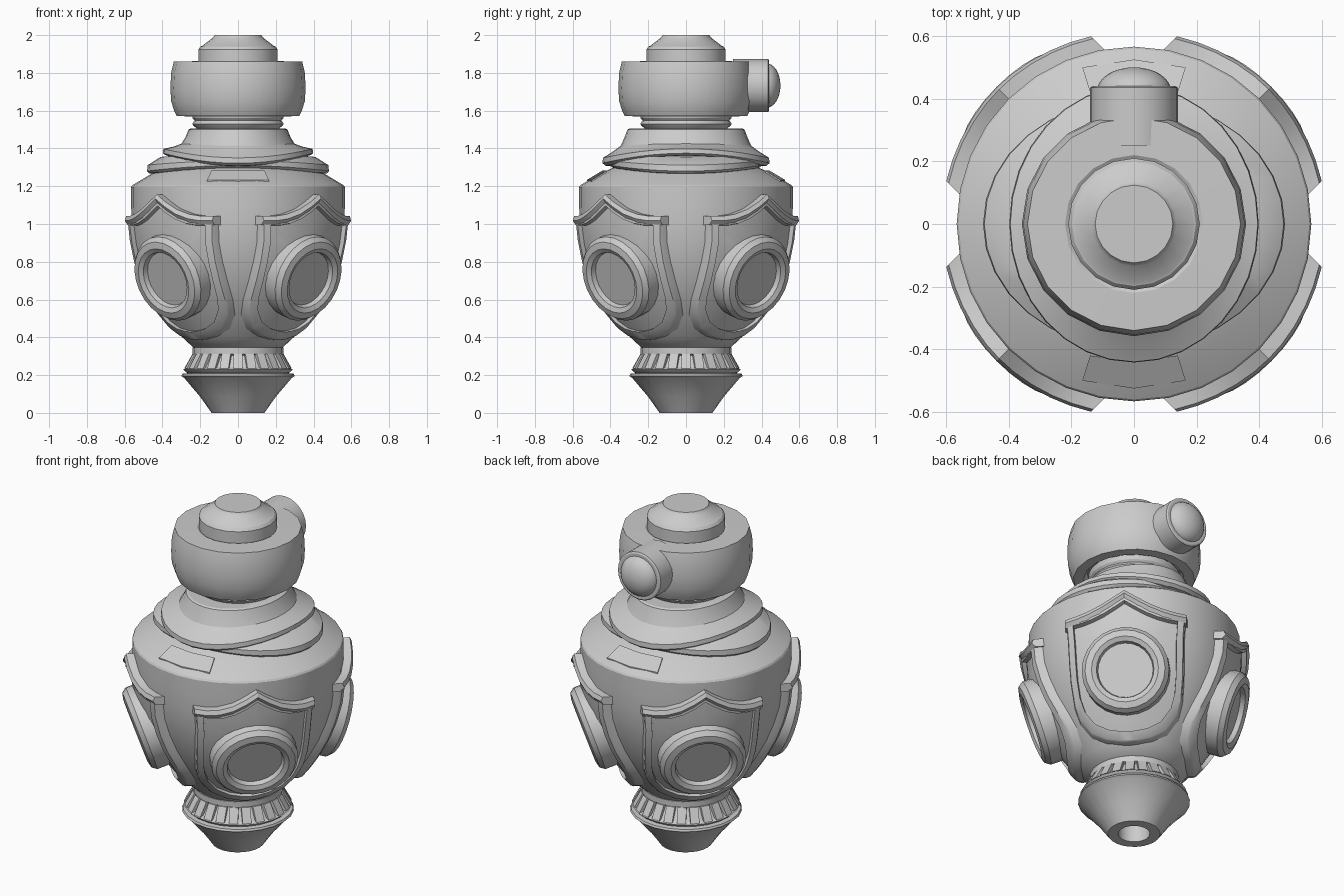
import bpy, bmesh
from math import sin, cos, pi, radians, sqrt
from mathutils import Vector, Matrix

if "Cube" in bpy.data.objects:
    bpy.data.objects.remove(bpy.data.objects["Cube"])


def loft(name, rings, closed=True, caps=True, matrix=None, angle=28):
    """Skin a list of equal-length point rings into one mesh object."""
    bm = bmesh.new()
    vs = [[bm.verts.new(p) for p in ring] for ring in rings]
    n = len(rings[0])
    for a, b in zip(vs, vs[1:]):
        for i in range(n if closed else n - 1):
            j = (i + 1) % n
            bm.faces.new((a[i], a[j], b[j], b[i]))
    if caps:
        bm.faces.new(vs[0])
        bm.faces.new(vs[-1])
    bmesh.ops.remove_doubles(bm, verts=bm.verts, dist=0.0002)
    bmesh.ops.recalc_face_normals(bm, faces=bm.faces)
    if matrix:
        bm.transform(matrix)
    mesh = bpy.data.meshes.new(name)
    bm.to_mesh(mesh)
    bm.free()
    ob = bpy.data.objects.new(name, mesh)
    bpy.context.collection.objects.link(ob)
    bpy.ops.object.select_all(action='DESELECT')
    bpy.context.view_layer.objects.active = ob
    ob.select_set(True)
    bpy.ops.object.shade_smooth_by_angle(angle=radians(angle))
    return ob


def lathe(name, profile, n=24, matrix=None):
    rings = [[(r * cos(2 * pi * i / n), r * sin(2 * pi * i / n), z) for i in range(n)]
             for r, z in profile]
    return loft(name, rings, matrix=matrix)


def saddle(name, rows, n=32):
    """Draped collar: each row is (rx, ry, z on the x axis, z on the y axis)."""
    rings = []
    for rx, ry, zx, zy in rows:
        ring = []
        for i in range(n):
            a = 2 * pi * i / n
            c = cos(a) ** 2
            ring.append((rx * cos(a), ry * sin(a), zx * c + zy * (1 - c)))
        rings.append(ring)
    return loft(name, rings)


def facing(a, tilt, s, z):
    d = Vector((cos(a) * cos(tilt), sin(a) * cos(tilt), -sin(tilt)))
    return Matrix.Translation((s * cos(a), s * sin(a), z)) @ d.to_track_quat('Z', 'Y').to_matrix().to_4x4()


# Flared foot with recessed underside
lathe("foot", [(.085, .1), (.085, 0), (.14, 0), (.2, .085), (.285, .185), (.3, .195),
               (.295, .207), (.25, .212)])

# Ribbed band above the foot
lathe("band", [(.25, .2), (.275, .215), (.29, .23), (.268, .24), (.225, .305), (.24, .312),
               (.24, .345), (.2, .35)])
for i in range(24):
    a = 2 * pi * i / 24
    rib = [[(r, w, z) for r, z in ((.25, .232), (.285, .235), (.242, .311), (.215, .311))]
           for w in (-.024, .024)]
    loft("band_rib", rib, matrix=Matrix.Rotation(a, 4, 'Z'))

# Egg-shaped body with sloping shoulder
BODY = [(.2, .335), (.235, .345), (.295, .4), (.375, .5), (.44, .6), (.49, .7), (.525, .8),
        (.55, .9), (.562, 1.0), (.566, 1.1), (.566, 1.195)]
lathe("body", BODY + [(.56, 1.205), (.46, 1.265), (.38, 1.3), (.28, 1.34)], 32)


def body_r(z):
    for (r0, z0), (r1, z1) in zip(BODY, BODY[1:]):
        if z <= z1:
            return r0 + (r1 - r0) * (z - z0) / (z1 - z0)
    return BODY[-1][0]


def on_body(w, z, off):
    """Point at sideways distance w on the body's +x side, raised by off."""
    r = body_r(z) + off
    return (sqrt(max(r * r - w * w, 0)), w, z)


# Shields: frame, sunken panel, top ledge and porthole on each diagonal
TOP = [(0, 1.145), (.06, 1.105), (.13, 1.065), (.2, 1.04), (.26, 1.03), (.32, 1.03)]
SIDE = [(.312, .92), (.308, .8), (.303, .7), (.29, .6), (.262, .52), (.2, .445), (.12, .405), (.05, .39)]
half = TOP + SIDE
outline = half + [(0, .385)] + [(-w, z) for w, z in reversed(half[1:])]
top_edge = [(-w, z) for w, z in reversed(TOP[1:])] + TOP
CZ = .74
steps = [(1, -.03), (1, .03), (.985, .038), (.88, .038), (.865, .012), (.6, .012), (.3, .012), (.02, .012)]
for k in range(4):
    a = pi / 4 + k * pi / 2
    turn = Matrix.Rotation(a, 4, 'Z')
    rings = [[on_body(w * s, CZ + (z - CZ) * s, off) for w, z in outline] for s, off in steps]
    loft("shield", rings, matrix=turn)
    ledge = [[on_body(w * 1.02, z + dz, off)
              for dz, off in ((.012, -.03), (.012, .042), (-.012, .052), (-.035, .036), (-.035, -.03))]
             for w, z in top_edge]
    loft("shield_ledge", ledge, matrix=turn)
    lathe("porthole", [(.235, -.1), (.235, .015), (.215, .042), (.18, .05), (.155, .038), (.148, .012),
                       (.01, .012)], 24, facing(a, radians(19), .51, .715))

# Trapezoid plates on the front and back of the shoulder
def shoulder(x, y, off):
    return (x, y, 1.203 + (.562 - sqrt(x * x + y * y)) * .6 + off)


for k in range(2):
    flat = [(-.165, -.5), (0, -.525), (.165, -.5), (.14, -.42), (0, -.44), (-.14, -.42)]
    loft("shoulder_plate", [[shoulder(x, y, o) for x, y in flat] for o in (-.03, .008)],
         matrix=Matrix.Rotation(k * pi, 4, 'Z'))

# Two draped collars
saddle("lower_collar", [(.34, .34, 1.25, 1.27), (.47, .39, 1.268, 1.3), (.482, .4, 1.28, 1.31),
                        (.478, .4, 1.312, 1.335), (.41, .36, 1.355, 1.365), (.25, .25, 1.37, 1.37)])
saddle("upper_collar", [(.3, .3, 1.35, 1.3), (.385, .425, 1.365, 1.308), (.398, .442, 1.375, 1.322),
                        (.395, .44, 1.398, 1.35), (.34, .385, 1.41, 1.385), (.3, .345, 1.425, 1.415),
                        (.278, .325, 1.46, 1.46), (.262, .31, 1.5, 1.5), (.25, .3, 1.506, 1.506),
                        (.15, .15, 1.506, 1.506)])

# Neck rings
lathe("neck", [(.2, 1.49), (.235, 1.52), (.242, 1.53), (.23, 1.548), (.24, 1.56), (.245, 1.59), (.2, 1.6)])

# Drum head and stepped cap
lathe("head", [(.25, 1.6), (.27, 1.57), (.325, 1.572), (.338, 1.6), (.354, 1.65), (.358, 1.72),
               (.354, 1.8), (.34, 1.86), (.22, 1.862), (.2, 1.85)], 20)
lathe("cap", [(.21, 1.84), (.21, 1.925), (.198, 1.94), (.19, 1.943), (.135, 1.985), (.13, 1.99),
              (.124, 2.0)], 20)

# Rear lamp: short barrel with a domed lens
back = facing(pi / 2, 0, 0, 1.733)
lathe("lamp_barrel", [(.14, .25), (.14, .435), (.132, .44), (.115, .44), (.1, .43)], 24, back)
lathe("lamp_lens", [(.118 * cos(t * pi / 16), .425 + .075 * sin(t * pi / 16)) for t in range(8)] + [(.003, .5)],
      24, back)
